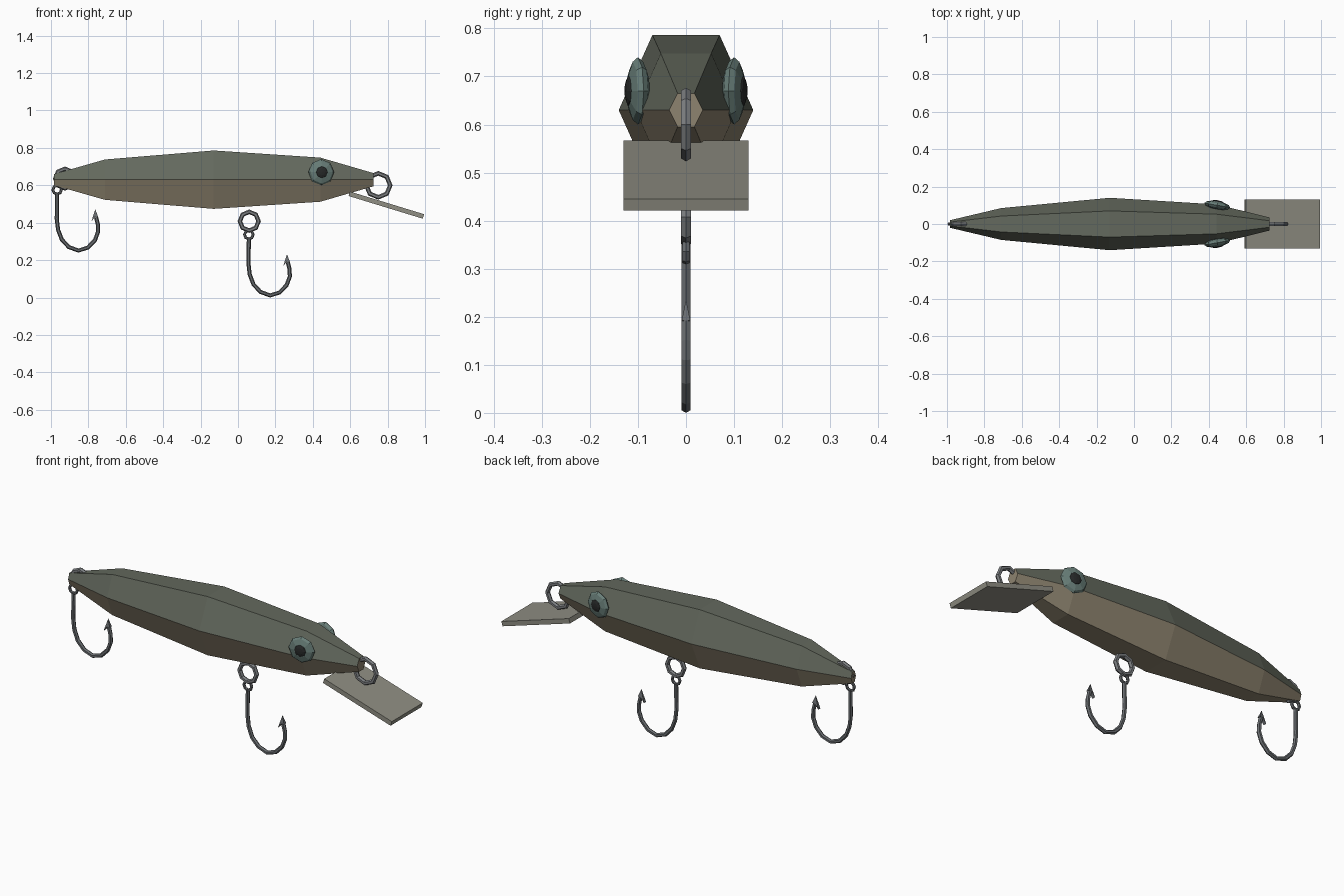
import bpy, bmesh, math
from mathutils import Vector, Matrix

if "Cube" in bpy.data.objects:
    bpy.data.objects.remove(bpy.data.objects["Cube"])


def material(name, rgb):
    m = bpy.data.materials.new(name)
    m.diffuse_color = (*rgb, 1)
    m.use_nodes = True
    m.node_tree.nodes["Principled BSDF"].inputs["Base Color"].default_value = m.diffuse_color
    return m


olive = material("dark_olive", (0.125, 0.14, 0.11))
tan = material("tan", (0.27, 0.23, 0.16))
metal = material("metal", (0.14, 0.15, 0.16))
ring_metal = material("ring_metal", (0.2, 0.21, 0.22))
clear = material("lip_grey", (0.28, 0.275, 0.23))
iris = material("iris", (0.14, 0.21, 0.19))
black = material("pupil", (0.02, 0.022, 0.022))


def finish(bm, name, *mats):
    bmesh.ops.recalc_face_normals(bm, faces=bm.faces)
    me = bpy.data.meshes.new(name)
    bm.to_mesh(me)
    bm.free()
    for m in mats:
        me.materials.append(m)
    ob = bpy.data.objects.new(name, me)
    bpy.context.collection.objects.link(ob)
    return ob


def tube(bm, path, r, sides=6, closed=False):
    """Sweep a round section along a path lying in the XZ plane."""
    pts = [Vector((x, 0, z)) for x, z in path]
    n = len(pts)
    rings = []
    for i, p in enumerate(pts):
        a = pts[(i - 1) % n] if closed or i > 0 else p
        b = pts[(i + 1) % n] if closed or i < n - 1 else p
        t = (b - a).normalized()
        side = Vector((-t.z, 0, t.x))
        rings.append([bm.verts.new(p + r * (side * math.cos(k * math.tau / sides)
                      + Vector((0, 1, 0)) * math.sin(k * math.tau / sides)))
                      for k in range(sides)])
    for i in range(n if closed else n - 1):
        A, B = rings[i], rings[(i + 1) % n]
        for k in range(sides):
            j = (k + 1) % sides
            bm.faces.new((A[k], A[j], B[j], B[k]))
    if not closed:
        bm.faces.new(rings[0])
        bm.faces.new(rings[-1])


def circle(x, z, r, n):
    return [(x + r * math.cos(i * math.tau / n), z + r * math.sin(i * math.tau / n))
            for i in range(n)]


# Body: hexagonal sections, dark back and tan belly
bm = bmesh.new()
stations = [(-0.985, 0.02, 0.03), (-0.71, 0.085, 0.108), (-0.13, 0.14, 0.156),
            (0.44, 0.105, 0.118), (0.725, 0.035, 0.035)]
secs = []
for x, w, h in stations:
    outline = [(w, 0), (w / 2, h), (-w / 2, h), (-w, 0), (-w / 2, -h), (w / 2, -h)]
    secs.append([bm.verts.new((x, y, 0.63 + z)) for y, z in outline])
for A, B in zip(secs, secs[1:]):
    for k in range(6):
        j = (k + 1) % 6
        f = bm.faces.new((A[k], A[j], B[j], B[k]))
        f.material_index = 0 if k < 3 else 1
for end in (secs[0], secs[-1]):
    bm.faces.new(end).material_index = 1
finish(bm, "body", olive, tan)

# Eyes: flattened low-poly spheres with a dark pupil at the outer pole
for s, label in ((-1, "right"), (1, "left")):
    pose = (Matrix.Translation((0.445, s * 0.1, 0.67))
            @ Matrix.Rotation(-s * math.radians(10), 4, 'Z')
            @ Matrix.Rotation(-s * math.pi / 2, 4, 'X'))
    for name, r, depth, lift, mat in (("eye", 0.07, 0.022, 0, iris),
                                      ("pupil", 0.033, 0.01, 0.017, black)):
        bm = bmesh.new()
        bmesh.ops.create_uvsphere(bm, u_segments=8, v_segments=6, radius=1)
        bm.transform(pose @ Matrix.Translation((0, 0, lift))
                     @ Matrix.Diagonal((r, r, depth, 1)))
        finish(bm, f"{label}_{name}", mat)

# Diving lip: thin tilted plate
bm = bmesh.new()
bmesh.ops.create_cube(bm, size=1)
bm.transform(Matrix.Translation((0.793, 0, 0.494))
             @ Matrix.Rotation(math.radians(17), 4, 'Y')
             @ Matrix.Diagonal((0.415, 0.26, 0.025, 1)))
finish(bm, "diving_lip", clear)

# Split rings at nose, belly and tail
for name, x, z, r in (("nose_ring", 0.75, 0.6, 0.064), ("belly_ring", 0.06, 0.408, 0.05),
                      ("tail_ring", -0.925, 0.636, 0.052)):
    bm = bmesh.new()
    tube(bm, circle(x, z, r, 8), 0.0125, 6, True)
    finish(bm, name, ring_metal)

# Hooks: eyelet, bent shank and barbed point
bend = [(0.058, 0.315), (0.056, 0.18), (0.063, 0.122), (0.083, 0.07), (0.12, 0.03),
        (0.172, 0.011), (0.222, 0.027), (0.26, 0.066), (0.277, 0.112), (0.276, 0.15),
        (0.266, 0.19)]
for name, dx, dz in (("belly_hook", 0, 0), ("tail_hook", -1.025, 0.24)):
    bm = bmesh.new()
    tube(bm, bend, 0.011)
    tube(bm, circle(0.058, 0.336, 0.023, 8), 0.008, 6, True)
    # point with barb: a small flat arrow profile given thickness
    tip = [(0.262, 0.232), (0.241, 0.166), (0.259, 0.19), (0.277, 0.192)]
    sides = [[bm.verts.new((x, y, z)) for x, z in tip] for y in (-0.009, 0.009)]
    for v in (sides[0][0], sides[1][0]):
        v.co.y *= 0.1
    for loop in sides:
        bm.faces.new(loop)
    for k in range(4):
        j = (k + 1) % 4
        bm.faces.new((sides[0][k], sides[0][j], sides[1][j], sides[1][k]))
    bm.transform(Matrix.Translation((dx, 0, dz)))
    finish(bm, name, metal)
